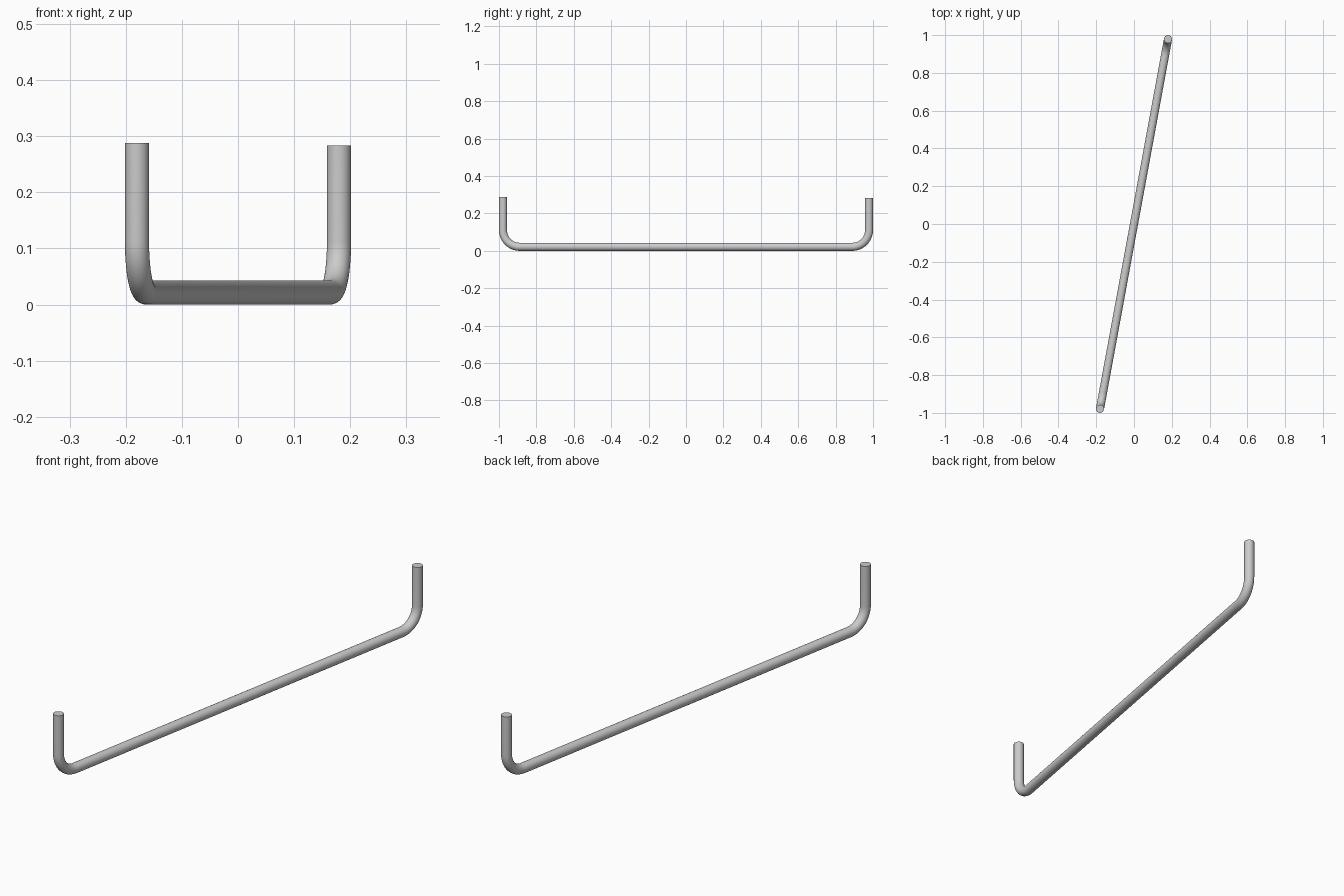
import bpy, bmesh
from math import sin, cos, pi
from mathutils import Vector

if "Cube" in bpy.data.objects:
    bpy.data.objects.remove(bpy.data.objects["Cube"])

R = 0.0215          # rod radius
BEND = 0.09         # bend radius on the centre line
SIDES, STEPS = 32, 12
END = Vector((0.18, 0.9785, 0))
along, half = END.normalized(), END.length
side = Vector((along.y, -along.x, 0))
up = Vector((0, 0, 1))


def half_path(sign, top):
    """Centre points and tangents from the bar out to one post top."""
    out = []
    for i in range(STEPS + 1):
        a = pi / 2 * i / STEPS
        s = half - BEND + BEND * sin(a)
        z = R + BEND * (1 - cos(a))
        out.append((along * s * sign + up * z, along * sign * cos(a) + up * sin(a)))
    out.append((along * half * sign + up * top, up.copy()))
    return out


# Full path: down one post, along the bar, up the other post
near = [(p, -t) for p, t in reversed(half_path(-1, 0.288))]
path = near + half_path(1, 0.283)

# Sweep a round section along the path
bm = bmesh.new()
rings = []
for p, t in path:
    n = side.cross(t)
    rings.append([bm.verts.new(p + R * (side * cos(2 * pi * k / SIDES) + n * sin(2 * pi * k / SIDES)))
                  for k in range(SIDES)])
for a, b in zip(rings, rings[1:]):
    for k in range(SIDES):
        j = (k + 1) % SIDES
        bm.faces.new((a[k], a[j], b[j], b[k]))
# Flat end caps
bm.faces.new(rings[0])
bm.faces.new(rings[-1])
bmesh.ops.recalc_face_normals(bm, faces=bm.faces)

mesh = bpy.data.meshes.new("bent_rod_handle")
bm.to_mesh(mesh)
bm.free()
rod = bpy.data.objects.new("bent_rod_handle", mesh)
bpy.context.collection.objects.link(rod)
bpy.context.view_layer.objects.active = rod
rod.select_set(True)
bpy.ops.object.shade_smooth_by_angle()
